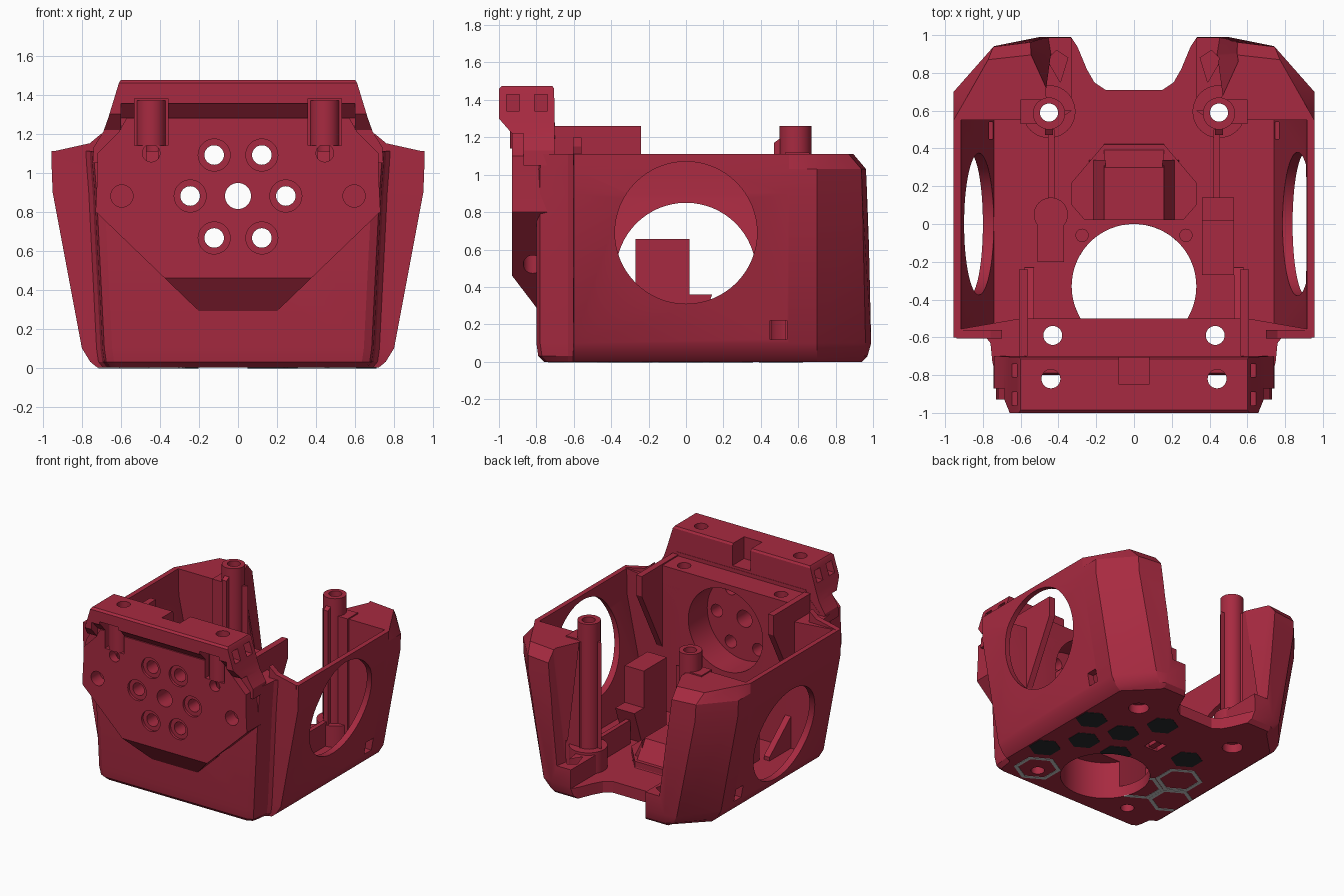
import bpy, bmesh, math

cube = bpy.data.objects.get("Cube")
if cube:
    bpy.data.objects.remove(cube, do_unlink=True)


def material(name, rgb):
    m = bpy.data.materials.new(name)
    m.use_nodes = True
    m.diffuse_color = (*rgb, 1)
    m.node_tree.nodes["Principled BSDF"].inputs["Base Color"].default_value = (*rgb, 1)
    return m


RED = material("crimson plastic", (0.39, 0.023, 0.052))
BLACK = material("black plastic", (0.022, 0.024, 0.026))
GREY = material("light grey inlay", (0.57, 0.57, 0.57))


def finish(name, bm, mat=RED):
    bmesh.ops.recalc_face_normals(bm, faces=bm.faces)
    me = bpy.data.meshes.new(name)
    bm.to_mesh(me)
    bm.free()
    me.materials.append(mat)
    ob = bpy.data.objects.new(name, me)
    bpy.context.collection.objects.link(ob)
    return ob


def loft(name, rings, mat=RED):
    """Skin a stack of closed 3D rings and cap both ends."""
    bm = bmesh.new()
    vs = [[bm.verts.new(p) for p in r] for r in rings]
    n = len(rings[0])
    for a, b in zip(vs, vs[1:]):
        for i in range(n):
            j = (i + 1) % n
            bm.faces.new((a[i], a[j], b[j], b[i]))
    bm.faces.new(vs[0][::-1])
    bm.faces.new(vs[-1])
    return finish(name, bm, mat)


def prism(name, pts, axis, a, b, mat=RED):
    """Extrude a 2D outline along an axis from a to b."""
    put = {"x": lambda p, t: (t, p[0], p[1]),
           "y": lambda p, t: (p[0], t, p[1]),
           "z": lambda p, t: (p[0], p[1], t)}[axis]
    return loft(name, [[put(p, t) for p in pts] for t in (a, b)], mat)


def disc(cx, cy, r, n=40, turn=0.0):
    return [(cx + r * math.cos(math.tau * i / n + turn), cy + r * math.sin(math.tau * i / n + turn))
            for i in range(n)]


def hexagon(x, y, r):
    return disc(x, y, r, 6, math.pi / 6)


def rod(name, cx, cy, r, axis, a, b, n=40):
    return prism(name, disc(cx, cy, r, n), axis, a, b)


def box(name, x0, x1, y0, y1, z0, z1):
    return prism(name, [(x0, y0), (x1, y0), (x1, y1), (x0, y1)], "z", z0, z1)


def both(half):
    """Mirror a half outline across x = 0."""
    return half + [(-x, y) for x, y in reversed(half)]


def boolean(obs, tools, op="DIFFERENCE"):
    for ob in obs:
        for t in tools:
            m = ob.modifiers.new("cut", "BOOLEAN")
            m.operation, m.solver, m.object = op, "EXACT", t
        dg = bpy.context.evaluated_depsgraph_get()
        me = bpy.data.meshes.new_from_object(ob.evaluated_get(dg))
        ob.modifiers.clear()
        ob.data = me
    for t in tools:
        bpy.data.objects.remove(t, do_unlink=True)


# Tapered outer housing with stepped front and chamfered rear corners
def housing_ring(z, fx, fy, w, yb, rear_in=0.0):
    half = [(fx - 0.05, fy), (fx - 0.01, fy + 0.02), (fx, fy + 0.06), (fx + 0.01, -0.63),
            (fx + 0.03, -0.605), (w, -0.6), (w, 0.55), (w - rear_in, 0.7 - rear_in),
            (w - 0.21 + rear_in / 2, yb - 0.03), (0.5, yb), (0.3, yb)]
    return [(x, y, z) for x, y in both(half)]


housing = loft("housing", [
    housing_ring(0, 0.66, -0.76, 0.72, 0.94),
    housing_ring(0.03, 0.685, -0.79, 0.757, 0.97),
    housing_ring(0.1, 0.695, -0.8, 0.80, 0.99),
    housing_ring(0.9, 0.735, -0.8, 0.95, 0.972),
    housing_ring(1.03, 0.745, -0.8, 0.955, 0.968),
    housing_ring(1.11, 0.75, -0.79, 0.955, 0.9, 0.055)])

# Hollow interior, then the open space between the slanted rear corner panels
cavity = loft("cavity_cutter", [
    [(x, y, z) for x, y in both([(0.6, -0.5), (wi, -0.555), (wi, 0.55), (0.57, 0.55),
                                 (0.4, 0.55), (0.33, 0.6), (0.33, 1.2)])]
    for z, wi in ((0.09, 0.74), (0.9, 0.91), (1.3, 0.92))])
rear = loft("rear_cutter", [
    [(x, y, z) for x, y in both([(0.3, 0.6), (0.4, 0.6), (0.47, 0.68), (xi, 0.9), (xi + 0.05, 1.2)])]
    for z, xi in ((0.24, 0.44), (1.3, 0.57))])
boolean([housing], [cavity, rear])

# Rear gap, floor opening and round side openings at different heights
gap = prism("rear_gap_cutter", both([(0.15, 0.71), (0.21, 0.75), (0.25, 0.82),
                                     (0.3, 0.94), (0.34, 1.0), (0.34, 1.2)]), "z", -0.1, 1.4)
cuts = [gap,
        rod("floor_cutter", 0, -0.33, 0.33, "z", -0.1, 0.3, 64),
        box("clip_pocket_cutter", -0.06, 0.06, 0.19, 0.3, -0.1, 0.06),
        rod("side_cutter", 0, 0.69, 0.38, "x", 0.6, 1.1, 64),
        rod("side_cutter", 0, 0.475, 0.375, "x", -1.1, -0.6, 64)]
for s in (1, -1):
    cuts.append(box("side_notch_cutter", *sorted((s * 0.6, s)), 0.45, 0.54, 0.12, 0.22))
    cuts.append(prism("foot_pocket_cutter", [(s * x, y) for x, y in
                ((0.46, 0.87), (0.41, 0.92), (0.35, 0.88), (0.39, 0.75))], "z", 0.12, 0.4))
boolean([housing], cuts)
box("underside_clip", -0.025, 0.025, 0.2, 0.29, 0.004, 0.08)

# Faceted front plate with sloping lower lip
plate = prism("front_plate", both([(0.2, 0.29), (0.73, 0.8), (0.72, 1.0), (0.72, 1.1),
                                   (0.61, 1.21), (0.57, 1.28)]), "y", -1.1, -0.5)
boolean([plate], [prism("lip", [(-0.7, 0.27), (-0.785, 0.27), (-0.93, 0.46),
                                (-0.93, 1.28), (-0.7, 1.28)], "x", -0.8, 0.8)], "INTERSECT")

# Top bar overhanging the front, undercut between its ends
bar = prism("top_bar", both([(0.745, 1.05), (0.74, 1.13), (0.69, 1.21), (0.665, 1.28),
                             (0.61, 1.46), (0.6, 1.475)]), "y", -1.2, -0.5)
boolean([bar], [prism("bar_side", [(-0.7, 1.05), (-0.87, 1.05), (-0.87, 1.22), (-0.93, 1.22),
                                   (-1, 1.3), (-1, 1.46), (-0.985, 1.475), (-0.715, 1.475),
                                   (-0.705, 1.46)], "x", -1, 1)], "INTERSECT")
cuts = [box("groove_cutter", -0.08, 0.08, -0.85, -0.6, 1.3, 1.6),
        prism("undercut_cutter", [(-1.1, 1.15), (-1.1, 1.355), (-0.99, 1.355), (-0.92, 1.28),
                                  (-0.92, 1.15)], "x", -0.6, 0.6)]
cuts += [box("pocket_cutter", *sorted((s * 0.57, s * 0.8)), y, y + 0.07, 1.34, 1.43)
         for s in (1, -1) for y in (-0.96, -0.81)]
boolean([bar], cuts)

# Motor mount ledge behind the bar
ledge = box("motor_ledge", -0.6, 0.6, -0.75, -0.5, 0.9, 1.25)

# Mirrored bosses set in the front notches, cut together with the front assembly below
bosses = [rod("notch_boss", s * 0.445, -0.865, 0.075, "z", 1.14, 1.37) for s in (1, -1)]

# Motor recess, bolt holes and vertical screw holes through the front assembly
cuts = [rod("motor_cutter", 0, 0.88, 0.33, "y", -0.74, -0.4, 64),
        rod("centre_hole_cutter", 0, 0.88, 0.067, "y", -1.1, -0.4)]
for x, z in ((0.245, 0.88), (0.122, 1.09), (0.122, 0.665)):
    for s in (1, -1):
        cuts.append(rod("bolt_cutter", s * x, z, 0.05, "y", -1.1, -0.4))
        cuts.append(rod("bolt_seat_cutter", s * x, z, 0.082, "y", -1.1, -0.91))
for s in (1, -1):
    cuts.append(rod("blind_hole_cutter", s * 0.595, 0.88, 0.057, "y", -1.1, -0.82))
    cuts.append(rod("ledge_hole_cutter", s * 0.43, -0.59, 0.05, "z", -0.1, 1.6))
    cuts.append(box("front_notch_cutter", s * 0.445 - 0.085, s * 0.445 + 0.085, -1.1, -0.88, 1.14, 1.38))
    cuts.append(rod("notch_hole_cutter", s * 0.445, 1.1, 0.045, "y", -1.1, -0.86))
boolean([housing, plate, bar, ledge], cuts)
boolean([plate, bar] + bosses, [rod("bar_hole_cutter", s * 0.44, -0.82, 0.05, "z", 0.4, 1.6)
                                for s in (1, -1)])

# Mirrored details: flaps, screw posts with webs, ribs and pins
for s, side in ((1, "left"), (-1, "right")):
    prism(side + "_flap", [(-0.72, 0.6), (-0.5, 0.6), (-0.24, 1.1), (-0.24, 1.26), (-0.72, 1.26)],
          "x", s * 0.56, s * 0.61)
    prism(side + "_front_shoulder", [(s * 0.7, 1.0), (s * 0.94, 1.08), (s * 0.94, 1.11),
                                     (s * 0.76, 1.15), (s * 0.7, 1.2)], "y", -0.605, -0.56)
    post = rod(side + "_screw_post", s * 0.45, 0.585, 0.085, "z", 0.05, 1.26)
    collar = rod(side + "_post_collar", s * 0.45, 0.595, 0.14, "z", 0.05, 0.26)
    web = box(side + "_post_web", *sorted((s * 0.44, s * 0.6)), 0.53, 0.66, 0.05, 1.12)
    fin = prism(side + "_post_fin", [(0.47, 0.1), (0.47, 1.17), (0.51, 1.2), (0.6, 1.2), (0.6, 0.1)],
                "x", s * 0.43, s * 0.47)
    boolean([post, collar, web, fin, housing],
            [rod("post_hole_cutter", s * 0.45, 0.59, 0.048, "z", -0.1, 1.5),
             rod("post_seat_cutter", s * 0.45, 0.59, 0.075, "z", -0.1, 0.07)])
    box(side + "_floor_rib", *sorted((s * 0.42, s * 0.455)), 0.1, 0.5, 0.05, 0.28)
    rod(side + "_floor_pin", s * 0.275, -0.06, 0.035, "z", 0.05, 0.14, 24)
    prism(side + "_front_gusset", [(-0.52, 0.05), (-0.23, 0.05), (-0.23, 0.12), (-0.52, 0.36)],
          "x", s * 0.53, s * 0.58)

# Inner duct blocks on the floor
prism("left_inner_block", [(-0.27, 0.05), (0.03, 0.05), (0.14, 0.36), (0.02, 0.36),
                           (0.02, 0.655), (-0.27, 0.655)], "x", 0.36, 0.53)
box("right_inner_block", -0.51, -0.37, -0.2, 0.05, 0.05, 0.3)
rod("right_inner_knob", -0.44, 0.05, 0.09, "z", 0.05, 0.3)
prism("centre_duct", [(0.02, 0.065), (0.02, 0.28), (0.3, 0.28), (0.43, 0.08), (0.43, 0.065)],
      "x", -0.16, 0.16)
prism("duct_shoulder", both([(0.26, 0.02), (0.33, 0.1), (0.33, 0.22), (0.16, 0.42)]), "z", 0.065, 0.14)
for s in (1, -1):
    prism("duct_flank", [(s * 0.15, 0.065), (s * 0.25, 0.065), (s * 0.15, 0.28)], "y", 0.02, 0.34)

# Underside honeycomb: black panels and grey cell outlines
PITCH, ROW, TOP_ROW = 0.304, 0.268, 0.508


def cell(col, row):
    return col * PITCH, TOP_ROW - row * ROW


for col, row in ((0.5, 0), (2, 1), (1, 1), (-1, 1), (1.5, 2), (0.5, 2), (2, 3)):
    panel = prism("underside_hexagon", hexagon(*cell(col, row), 0.118), "z", -0.003, 0.004, BLACK)
    boolean([panel], [rod("opening_cutter", 0, -0.33, 0.33, "z", -0.1, 0.1),
                      box("edge_cutter", 0.715, 1, -1, 1, -0.1, 0.1)])
for col, row in ((1.5, 4), (-1.5, 2), (-2, 3), (-1, 3)):
    x, y = cell(col, row)
    ring = prism("underside_outline", hexagon(x, y, 0.175), "z", -0.003, 0.004, GREY)
    boolean([ring], [prism("outline_cutter", hexagon(x, y, 0.143), "z", -0.1, 0.1),
                     rod("opening_cutter", 0, -0.33, 0.33, "z", -0.1, 0.1),
                     box("edge_cutter", -1, -0.715, -1, 1, -0.1, 0.1)])

# Smooth the round surfaces, keep corners crisp
bpy.ops.object.select_all(action="DESELECT")
for ob in bpy.context.scene.objects:
    if ob.type == "MESH":
        ob.select_set(True)
        bpy.context.view_layer.objects.active = ob
bpy.ops.object.shade_smooth_by_angle(angle=math.radians(25))
